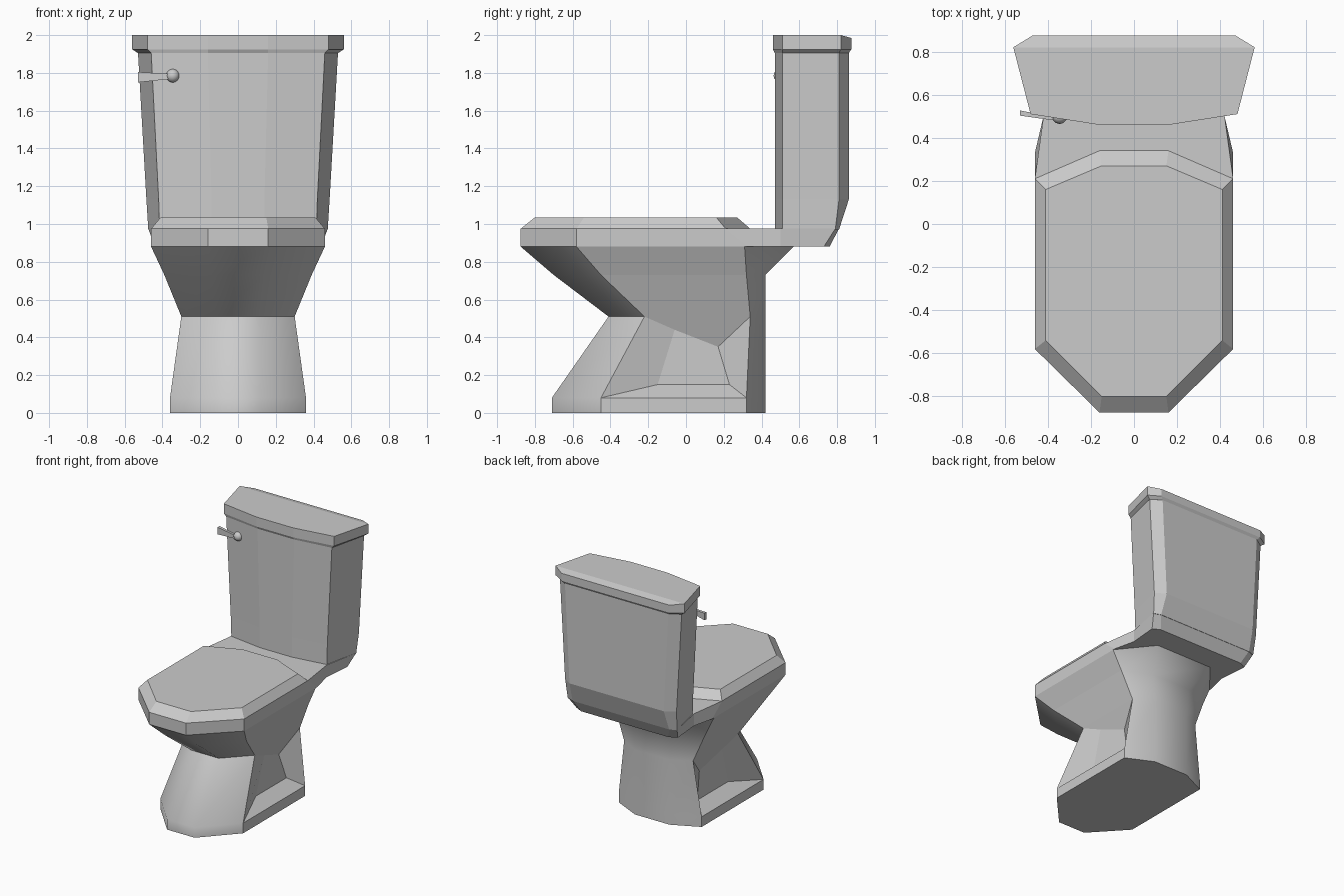
import bpy, bmesh, math
from mathutils import Matrix, Vector

if "Cube" in bpy.data.objects:
    bpy.data.objects.remove(bpy.data.objects["Cube"])


def finish(bm, name):
    bmesh.ops.recalc_face_normals(bm, faces=bm.faces)
    mesh = bpy.data.meshes.new(name)
    bm.to_mesh(mesh)
    bm.free()
    obj = bpy.data.objects.new(name, mesh)
    bpy.context.collection.objects.link(obj)
    return obj


def loft(rings, skip=()):
    """Loft mirrored rings. Each ring = right-hand points, front to back:
    (z, [(x, y) or (x, y, z)...]). skip = (level, side) faces left open."""
    bm = bmesh.new()
    levels = []
    for z, half in rings:
        pts = [Vector((p[0], p[1], p[2] if len(p) > 2 else z)) for p in half]
        pts += [Vector((-p.x, p.y, p.z)) for p in reversed(pts)]
        levels.append([bm.verts.new(p) for p in pts])
    n = len(levels[0])
    for k in range(len(levels) - 1):
        lo, hi = levels[k], levels[k + 1]
        for i in range(n):
            j = (i + 1) % n
            if (k, i) not in skip:
                bm.faces.new((lo[i], lo[j], hi[j], hi[i]))
    # caps made of strips running across the mirror plane
    for ring in (levels[0], levels[-1]):
        for i in range(n // 2 - 1):
            bm.faces.new((ring[i], ring[i + 1], ring[n - 2 - i], ring[n - 1 - i]))
    return bm, levels


# Pedestal and bowl, with a recessed pocket on each side
foot = [(.12, -.71), (.36, -.45), (.36, .32), (.15, .42)]
bm, lv = loft([
    (0, foot),
    (.08, foot),
    (.51, [(.12, -.41), (.30, -.22), (.30, .34), (.15, .42)]),
    (.73, [(.14, -.70), (.39, -.45), (.39, .32), (.17, .42)]),
    (.88, [(.16, -.875), (.46, -.58), (.46, .31), (.25, .57)]),
], skip={(1, 1), (1, 5)})
for side, (b, c) in ((1, (1, 2)), (-1, (6, 5))):
    p, q, s, r = [bm.verts.new((side * x, y, z)) for x, y, z in
                  ((.27, -.06, .44), (.235, .17, .35), (.26, .23, .15), (.26, -.15, .15))]
    b1, c1, b2, c2 = lv[1][b], lv[1][c], lv[2][b], lv[2][c]
    for f in ((b1, b2, p, r), (b2, c2, q, p), (c2, c1, s, q), (c1, b1, r, s), (p, q, s, r)):
        bm.faces.new(f)
body = finish(bm, "pedestal_bowl")
bpy.context.view_layer.objects.active = body
body.select_set(True)
bpy.ops.object.shade_smooth_by_angle(angle=math.radians(60))
for f in body.data.polygons:          # the sides stay flat, front and back are soft
    xs = [abs(body.data.vertices[v].co.x) for v in f.vertices]
    if min(xs) > .2 or abs(f.normal.z) > .95:
        f.use_smooth = False

# Rim with the shelf that carries the tank
front = [(.16, -.875), (.46, -.58)]
bm, _ = loft([
    (.88, front + [(.46, .33), (.42, .50), (.44, .73), (.38, .76)]),
    (.975, front + [(.46, .21), (.42, .50), (.475, .79), (.42, .81)]),
])
finish(bm, "rim_shelf")

# Closed seat lid
bm, _ = loft([
    (.975, front + [(.46, .21), (.16, .34)]),
    (1.035, [(.15, -.80), (.41, -.54), (.41, .16), (.15, .27)]),
])
finish(bm, "seat_lid")

# Tank, tapering downwards with a slanted lower back
bm, _ = loft([
    (.97, [(.14, .47), (.415, .51), (.475, .79), (.42, .81)]),
    (1.13, [(.14, .47), (.42, .51), (.485, .81), (.41, .862)]),
    (1.915, [(.16, .47), (.46, .51), (.53, .81), (.45, .862)]),
])
finish(bm, "tank")

# Tank lid, its top falling slightly at the back
bm, _ = loft([
    (1.905, [(.16, .47), (.46, .51), (.53, .81), (.45, .862)]),
    (1.925, [(.16, .46), (.48, .51), (.56, .82), (.47, .875)]),
    (2.0, [(.16, .46), (.48, .51), (.56, .82), (.47, .875, 1.985)]),
])
finish(bm, "tank_lid")

# Flush handle: round knob and a lever that widens to its tip
bm = bmesh.new()
bmesh.ops.create_uvsphere(bm, u_segments=12, v_segments=8, radius=.036,
                          matrix=Matrix.Translation((-.345, .50, 1.785)))
knob = finish(bm, "handle_knob")
for f in knob.data.polygons:
    f.use_smooth = True
bm = bmesh.new()
bmesh.ops.create_cube(bm, size=1)
for v in bm.verts:
    tip = v.co.x < 0
    x, y, z, h = (-.53, .515, 1.777, .055) if tip else (-.33, .482, 1.782, .022)
    v.co = (x, y + v.co.y * (.024 if tip else .014), z + v.co.z * h)
finish(bm, "handle_lever")
